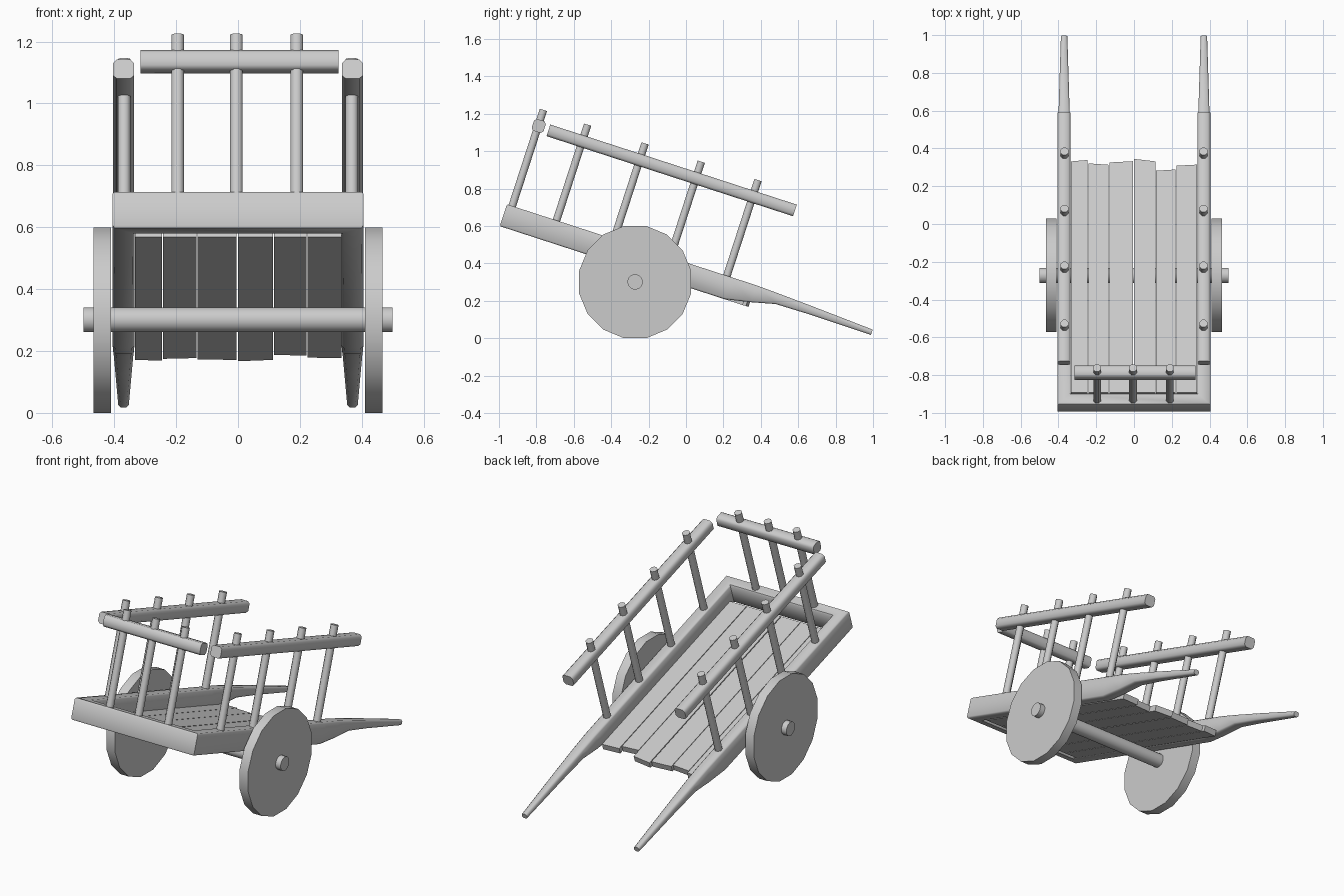
import bpy, bmesh, math
from mathutils import Matrix, Vector

if "Cube" in bpy.data.objects:
    bpy.data.objects.remove(bpy.data.objects["Cube"])

# The whole bed is built level, then tipped so the handles rest on the ground
TILT = Matrix.Rotation(math.radians(-18), 4, 'X')


def finish(name, bm, matrix=TILT, angle=50):
    bmesh.ops.recalc_face_normals(bm, faces=bm.faces)
    bm.transform(matrix)
    mesh = bpy.data.meshes.new(name)
    bm.to_mesh(mesh)
    bm.free()
    ob = bpy.data.objects.new(name, mesh)
    bpy.context.collection.objects.link(ob)
    bpy.ops.object.select_all(action='DESELECT')
    ob.select_set(True)
    bpy.context.view_layer.objects.active = ob
    bpy.ops.object.shade_smooth_by_angle(angle=math.radians(angle))
    return ob


def loft(name, rings):
    bm = bmesh.new()
    vs = [[bm.verts.new(p) for p in r] for r in rings]
    n = len(rings[0])
    for a, b in zip(vs, vs[1:]):
        for i in range(n):
            j = (i + 1) % n
            bm.faces.new((a[i], a[j], b[j], b[i]))
    bm.faces.new(vs[0])
    bm.faces.new(vs[-1])
    return finish(name, bm)


def section(x, y, dx, dy, z0, z1, c=0.008):
    """Chamfered rectangle; (dx, dy) points from the centre to the outer face."""
    half, k = (z1 - z0) / 2, c / math.hypot(dx, dy)
    f = c / half
    pts = [(1, f - 1), (1, 1 - f), (1 - k, 1), (k - 1, 1),
           (-1, 1 - f), (-1, f - 1), (k - 1, -1), (1 - k, -1)]
    return [(x + a * dx, y + a * dy, (z0 + z1) / 2 + b * half) for a, b in pts]


def cylinder(name, loc, radius, depth, sides, axis='Z', matrix=TILT):
    bm = bmesh.new()
    bmesh.ops.create_cone(bm, cap_ends=True, segments=sides,
                          radius1=radius, radius2=radius, depth=depth)
    bm.transform(Matrix.Rotation(math.pi / sides, 4, 'Z'))
    if axis == 'X':
        bm.transform(Matrix.Rotation(math.pi / 2, 4, 'Y'))
    bm.transform(Matrix.Translation(Vector(loc)))
    return finish(name, bm, matrix)


# U-shaped frame: tapered handles, side beams and mitred front beam
side = [(0.935, 0.017, 0.322, 0.352), (0.59, 0.027, 0.325, 0.371),
        (0.40, 0.032, 0.322, 0.380), (0.27, 0.034, 0.290, 0.385),
        (0.13, 0.035, 0.262, 0.385)]


def half_frame(s):
    rings = [section(s * 0.37, y, s * w, 0, z0, z1) for y, w, z0, z1 in side]
    rings.append(section(s * 0.37, -1.099, s * 0.035, -0.033, 0.262, 0.385))
    return rings


loft("frame_with_handles", half_frame(1) + half_frame(-1)[::-1])

# Floor planks with uneven ends: left x, right x, left end, right end
planks = [(-0.333, -0.245, 0.252, 0.260), (-0.242, -0.134, 0.241, 0.233),
          (-0.131, -0.005, 0.246, 0.253), (0.000, 0.113, 0.266, 0.252),
          (0.116, 0.221, 0.200, 0.207), (0.225, 0.334, 0.228, 0.234)]
for i, (x0, x1, y0, y1) in enumerate(planks):
    loft(f"plank_{i + 1}", [
        [(x, -1.035, 0.262), (x, y, 0.262), (x, y, 0.297), (x, -1.035, 0.297)]
        for x, y in ((x0, y0), (x1, y1))])

# Side rails and posts
for s, tag in ((1, "right"), (-1, "left")):
    loft(f"{tag}_rail", [section(s * 0.37, y, s * 0.034, 0, 0.797, 0.862, 0.012)
                         for y in (-1.043, 0.343)])
    for i, y in enumerate((-0.853, -0.53, -0.214, 0.105)):
        cylinder(f"{tag}_post_{i + 1}", (s * 0.368, y, 0.633), 0.022, 0.58, 8)

# Front rail and posts
loft("front_rail", [section(x, -1.099, 0, -0.033, 0.803, 0.869, 0.012)
                    for x in (-0.315, 0.325)])
for i, x in enumerate((-0.195, -0.005, 0.19)):
    cylinder(f"front_post_{i + 1}", (x, -1.102, 0.635), 0.022, 0.58, 8)

# Axle and solid disc wheels stay level
level = Matrix.Identity(4)
cylinder("axle", (0, -0.272, 0.301), 0.041, 1.0, 16, 'X', level)
for s, tag in ((1, "right"), (-1, "left")):
    cylinder(f"{tag}_wheel", (s * 0.439, -0.272, 0.30), 0.3058, 0.056, 16, 'X', level)
